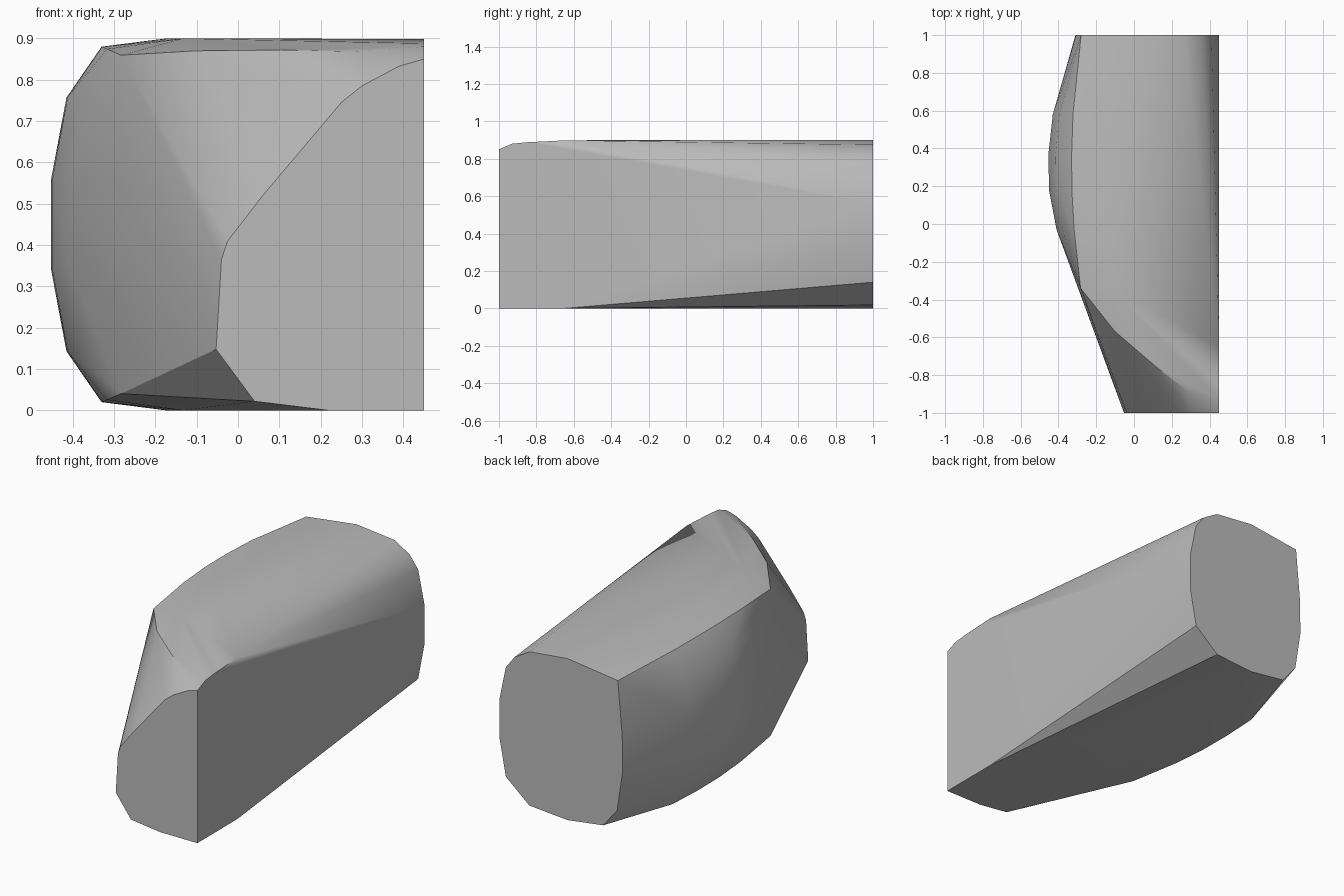
import bpy, bmesh, math

cube = bpy.data.objects.get("Cube")
if cube:
    bpy.data.objects.remove(cube, do_unlink=True)

# Flat front end outline (x, z) and flat back end outline (x, z)
FRONT = [(.45, 0), (.45, .85), (.39, .833), (.3, .785), (.25, .745), (.06, .52),
         (-.025, .41), (-.04, .365), (-.053, .148), (.04, .022), (.22, 0)]
BACK = [(.45, .35), (.45, .56), (.41, .75), (.357, .82), (.265, .875), (.03, .9),
        (-.28, .86), (-.307, .56), (-.31, .36), (-.275, .135), (-.19, .03),
        (.03, 0), (.265, .018), (.41, .14)]

# Bulging side: distance along the body and how far the side reaches
BULGE = [(.58, -.43), (.37, -.453), (.18, -.45), (-.03, -.41), (-.2, -.345), (-.34, -.295)]

# Shoulder crease running from the side to the nose
SHOULDER = [(-.1, -.57, .87), (.11, -.75, .872), (.29, -.89, .868),
            (.45, -.93, .88), (.45, -.85, .888), (.45, -.65, .898)]


def bulge_section(y, side):
    """Rounded half section, mirrored about mid height."""
    pull = side + .453
    upper = [(side, .555), (-.415 + .85 * pull, .757),
             (-.33 + .3 * pull, .88 - .13 * pull), (-.18 + .3 * pull, .9)]
    return [(x, y, h) for x, z in upper for h in (z, .9 - z)]


points = [(x, -1, z) for x, z in FRONT] + [(x, 1, z) for x, z in BACK]
for y, side in BULGE:
    points += bulge_section(y, side)
points += SHOULDER + [(.45, -.65, 0)]

# Wrap the sections in one convex shell
bm = bmesh.new()
for p in points:
    bm.verts.new(p)
hull = bmesh.ops.convex_hull(bm, input=bm.verts[:])
bmesh.ops.delete(bm, geom=[v for v in bm.verts if not v.link_faces], context='VERTS')
bmesh.ops.dissolve_limit(bm, angle_limit=math.radians(.5),
                         verts=bm.verts[:], edges=bm.edges[:])
bmesh.ops.recalc_face_normals(bm, faces=bm.faces[:])
mesh = bpy.data.meshes.new("rounded_block")
bm.to_mesh(mesh)
bm.free()

# Plain grey surface
grey = bpy.data.materials.new("light_grey")
grey.use_nodes = True
color = (.5, .5, .5, 1)
grey.diffuse_color = color
grey.node_tree.nodes["Principled BSDF"].inputs["Base Color"].default_value = color
mesh.materials.append(grey)

block = bpy.data.objects.new("rounded_block", mesh)
bpy.context.collection.objects.link(block)
bpy.ops.object.select_all(action='DESELECT')
block.select_set(True)
bpy.context.view_layer.objects.active = block
bpy.ops.object.shade_smooth_by_angle(angle=math.radians(30))
